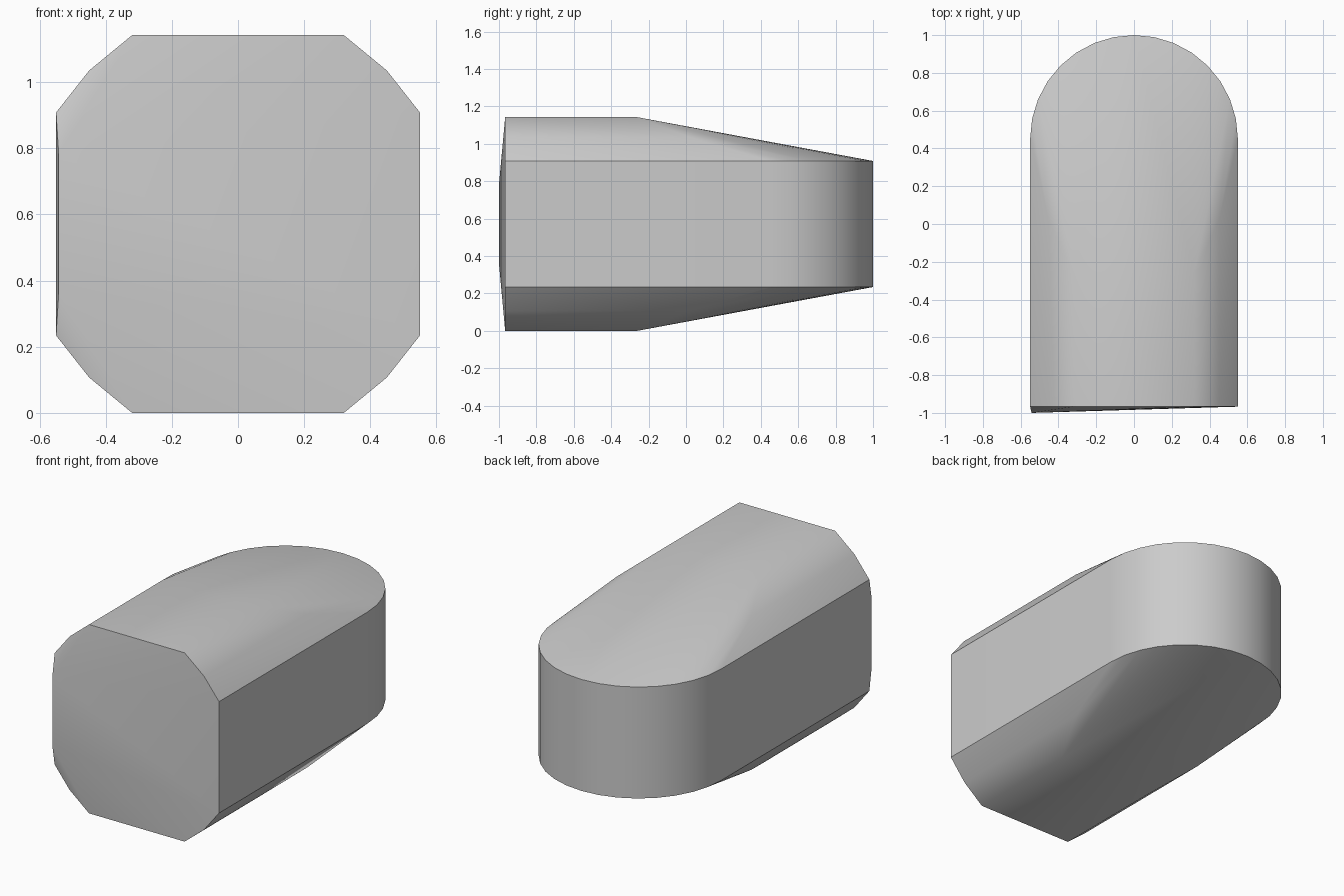
import bpy, bmesh, math

cube = bpy.data.objects.get("Cube")
if cube:
    bpy.data.objects.remove(cube, do_unlink=True)

MID, HALF, RIM = 0.571, 0.571, 0.337   # mid height, half height, half height of wall
R, ARC_Y, FRONT = 0.55, 0.45, -0.967   # width radius, arc centre, front plane
SEGMENTS = 16

# Plain grey material
grey = bpy.data.materials.new("Plain grey")
grey.use_nodes = True
colour = (0.6, 0.6, 0.6, 1)
grey.diffuse_color = colour
grey.node_tree.nodes["Principled BSDF"].inputs["Base Color"].default_value = colour

bm = bmesh.new()
for s in (-1, 1):
    # Rim of the upright wall: straight sides and a half-round back
    rim_z = MID + s * RIM
    for i in range(SEGMENTS + 1):
        a = math.pi * i / SEGMENTS
        bm.verts.new((R * math.cos(a), ARC_Y + R * math.sin(a), rim_z))
    for side in (-1, 1):
        bm.verts.new((side * R, FRONT, rim_z))
        # Flat ridge and the softly bulged corner beside it
        for x, half, end in ((0.32, HALF, -0.26), (0.45, 0.464, 0.02)):
            for y in (FRONT, end):
                bm.verts.new((side * x, y, MID + s * half))
    # Slight swelling of the front face towards the right
    bm.verts.new((-0.542, -1.0, MID + s * 0.21))
bm.verts.new((-0.535, -1.0, MID))

# Skin the sections into one convex body
hull = bmesh.ops.convex_hull(bm, input=bm.verts[:])
loose = [v for v in bm.verts if not v.link_faces]
bmesh.ops.delete(bm, geom=loose, context="VERTS")
bmesh.ops.dissolve_limit(bm, angle_limit=math.radians(0.5),
                         verts=bm.verts[:], edges=bm.edges[:])
bmesh.ops.recalc_face_normals(bm, faces=bm.faces[:])

# Smooth skin, kept crisp along the rims and round the front face
for f in bm.faces:
    f.smooth = True
for e in bm.edges:
    on_rim = all(abs(abs(v.co.z - MID) - RIM) < 0.001 for v in e.verts)
    level = abs(e.verts[0].co.z - e.verts[1].co.z) < 0.001
    fronts = [f.normal.y < -0.8 for f in e.link_faces]
    e.smooth = not ((on_rim and level) or len(set(fronts)) > 1)

mesh = bpy.data.meshes.new("rounded_body")
bm.to_mesh(mesh)
bm.free()
mesh.materials.append(grey)
body = bpy.data.objects.new("rounded_body", mesh)
bpy.context.collection.objects.link(body)
